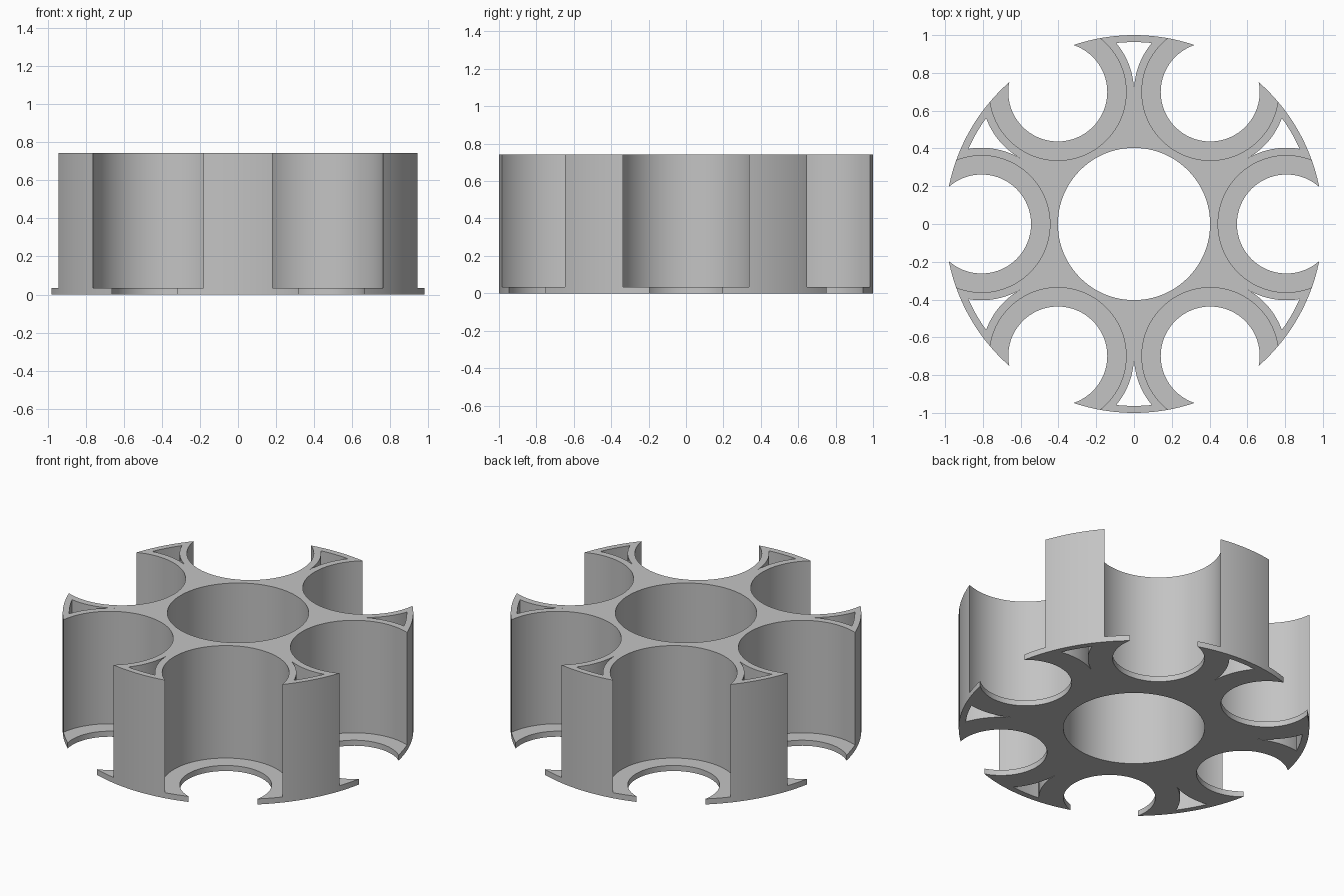
import bpy
import bmesh
from math import acos, atan2, cos, pi, radians, sin
from mathutils import Matrix, Vector

if "Cube" in bpy.data.objects:
    bpy.data.objects.remove(bpy.data.objects["Cube"])

COUNT = 6              # pockets around the hub
HEIGHT = 0.743
LEDGE = 0.035          # thickness of the floor ring under each pocket
RIM = 1.0
BORE = 0.403
PITCH = 0.807          # distance of pocket centres from the axis
POCKET = 0.362
OPENING = 0.262
WEB_RIM = 0.963        # inner side of the thin outer wall


def circle(radius, sides, cx=0.0):
    return [Vector((cx + radius * cos(2 * pi * i / sides),
                    radius * sin(2 * pi * i / sides), 0)) for i in range(sides)]


def web_profile(steps=20):
    """Three-sided hole, pointing inward, between two neighbouring pockets."""
    half = pi / COUNT
    centre = Vector((PITCH * cos(half), PITCH * sin(half), 0))
    radius = centre.y                      # both flanks touch at the inner tip
    swing = acos((WEB_RIM ** 2 + PITCH ** 2 - radius ** 2) / (2 * WEB_RIM * PITCH))
    corner = half - swing
    start = -pi / 2
    end = atan2(WEB_RIM * sin(corner) - centre.y, WEB_RIM * cos(corner) - centre.x)
    flank = []
    for i in range(steps + 1):
        a = start + (end - start) * i / steps
        flank.append(centre + radius * Vector((cos(a), sin(a), 0)))
    arc = []
    for i in range(1, 8):
        a = corner - 2 * corner * i / 8
        arc.append(Vector((WEB_RIM * cos(a), WEB_RIM * sin(a), 0)))
    mirrored = [Vector((p.x, -p.y, 0)) for p in reversed(flank[1:])]
    return flank + arc + mirrored


def add_prism(bm, points, z0, z1, angle=0.0):
    turn = Matrix.Rotation(angle, 3, 'Z')
    low = [bm.verts.new(turn @ p + Vector((0, 0, z0))) for p in points]
    high = [bm.verts.new(turn @ p + Vector((0, 0, z1))) for p in points]
    bm.faces.new(low)
    bm.faces.new(high)
    for i in range(len(points)):
        j = (i + 1) % len(points)
        bm.faces.new((low[i], low[j], high[j], high[i]))


def make_object(name, bm):
    bmesh.ops.recalc_face_normals(bm, faces=bm.faces[:])
    mesh = bpy.data.meshes.new(name)
    bm.to_mesh(mesh)
    bm.free()
    obj = bpy.data.objects.new(name, mesh)
    bpy.context.collection.objects.link(obj)
    return obj


# Solid drum
bm = bmesh.new()
add_prism(bm, circle(RIM, 180), 0, HEIGHT)
holder = make_object("round_holder", bm)

# Pockets that stop above the floor ring
bm = bmesh.new()
for k in range(COUNT):
    add_prism(bm, circle(POCKET, 96, PITCH), LEDGE, HEIGHT + 0.1, k * 2 * pi / COUNT)
pockets = make_object("pocket_cutter", bm)

# Through holes: centre bore, floor openings and web holes
bm = bmesh.new()
add_prism(bm, circle(BORE, 96), -0.1, HEIGHT + 0.1)
for k in range(COUNT):
    angle = k * 2 * pi / COUNT
    add_prism(bm, circle(OPENING, 96, PITCH), -0.1, HEIGHT + 0.1, angle)
    add_prism(bm, web_profile(), -0.1, HEIGHT + 0.1, angle + pi / COUNT)
holes = make_object("through_hole_cutter", bm)

# Cut the drum
bpy.ops.object.select_all(action='DESELECT')
holder.select_set(True)
bpy.context.view_layer.objects.active = holder
for cutter in (pockets, holes):
    cutter.hide_render = True
    mod = holder.modifiers.new(cutter.name, 'BOOLEAN')
    mod.operation = 'DIFFERENCE'
    mod.solver = 'EXACT'
    mod.object = cutter
    bpy.ops.object.modifier_apply(modifier=mod.name)
    bpy.data.objects.remove(cutter)

# Grey finish
grey = bpy.data.materials.new("light_grey")
grey.use_nodes = True
colour = (0.55, 0.55, 0.55, 1)
grey.diffuse_color = colour
grey.node_tree.nodes["Principled BSDF"].inputs["Base Color"].default_value = colour
holder.data.materials.clear()
holder.data.materials.append(grey)
bpy.ops.object.shade_smooth_by_angle(angle=radians(30))
